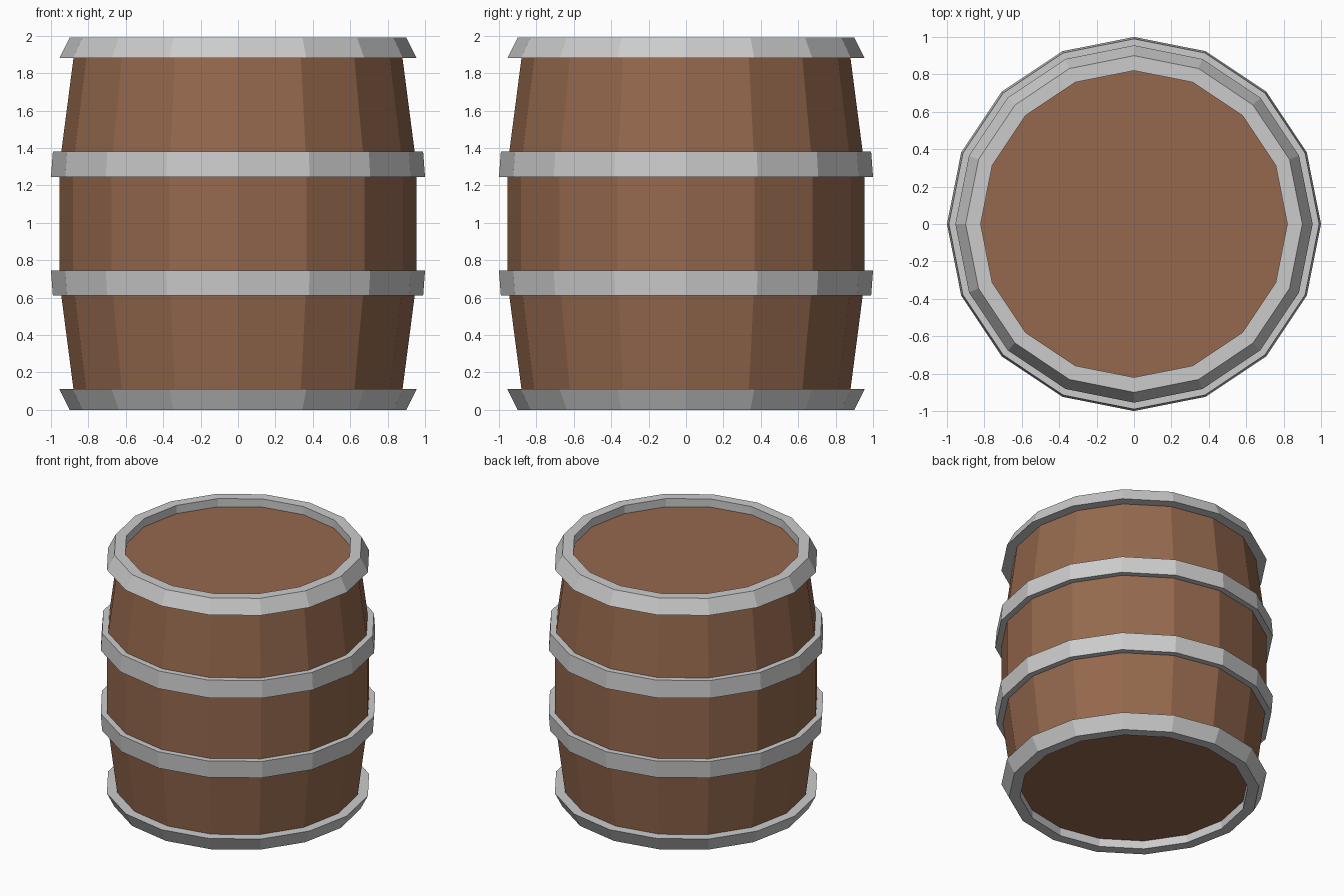
import bpy, bmesh, math

if "Cube" in bpy.data.objects:
    bpy.data.objects.remove(bpy.data.objects["Cube"])

SIDES = 16
MID = 0.995  # half height, used to mirror the hoops


def lathe(name, profile, closed, material=None):
    """Turn an (r, z) profile around z; a closed profile gives a ring, an open one is capped."""
    bm = bmesh.new()
    rings = []
    for r, z in profile:
        rings.append([bm.verts.new((r * math.cos(2 * math.pi * i / SIDES),
                                    r * math.sin(2 * math.pi * i / SIDES), z))
                      for i in range(SIDES)])
    pairs = list(zip(rings, rings[1:]))
    if closed:
        pairs.append((rings[-1], rings[0]))
    for a, b in pairs:
        for i in range(SIDES):
            j = (i + 1) % SIDES
            bm.faces.new((a[i], a[j], b[j], b[i]))
    if not closed:
        bm.faces.new(rings[0][::-1])
        bm.faces.new(rings[-1])
    bmesh.ops.recalc_face_normals(bm, faces=bm.faces)
    mesh = bpy.data.meshes.new(name)
    bm.to_mesh(mesh)
    bm.free()
    obj = bpy.data.objects.new(name, mesh)
    bpy.context.collection.objects.link(obj)
    if material:
        mesh.materials.append(material)
    return obj


def flip(profile):
    return [(r, 2 * MID - z) for r, z in profile]


wood = bpy.data.materials.new("wood")
wood.diffuse_color = (0.30, 0.14, 0.075, 1)
wood.use_nodes = True
wood.node_tree.nodes["Principled BSDF"].inputs["Base Color"].default_value = wood.diffuse_color

# Bulging wooden body with recessed lid and base
lower = [(0.82, 0.065), (0.877, 0.09), (0.955, 0.69)]
lathe("barrel_body", lower + flip(lower)[::-1], False, wood)

# Metal end rims and belly hoops
rim = [(0.82, 0.0), (0.90, 0.0), (0.955, 0.11), (0.82, 0.11)]
hoop = [(0.92, 0.61), (0.99, 0.61), (1.0, 0.745), (0.92, 0.745)]
for part, profile in (("rim", rim), ("hoop", hoop)):
    lathe("bottom_" + part, profile, True)
    lathe("top_" + part, flip(profile), True)
